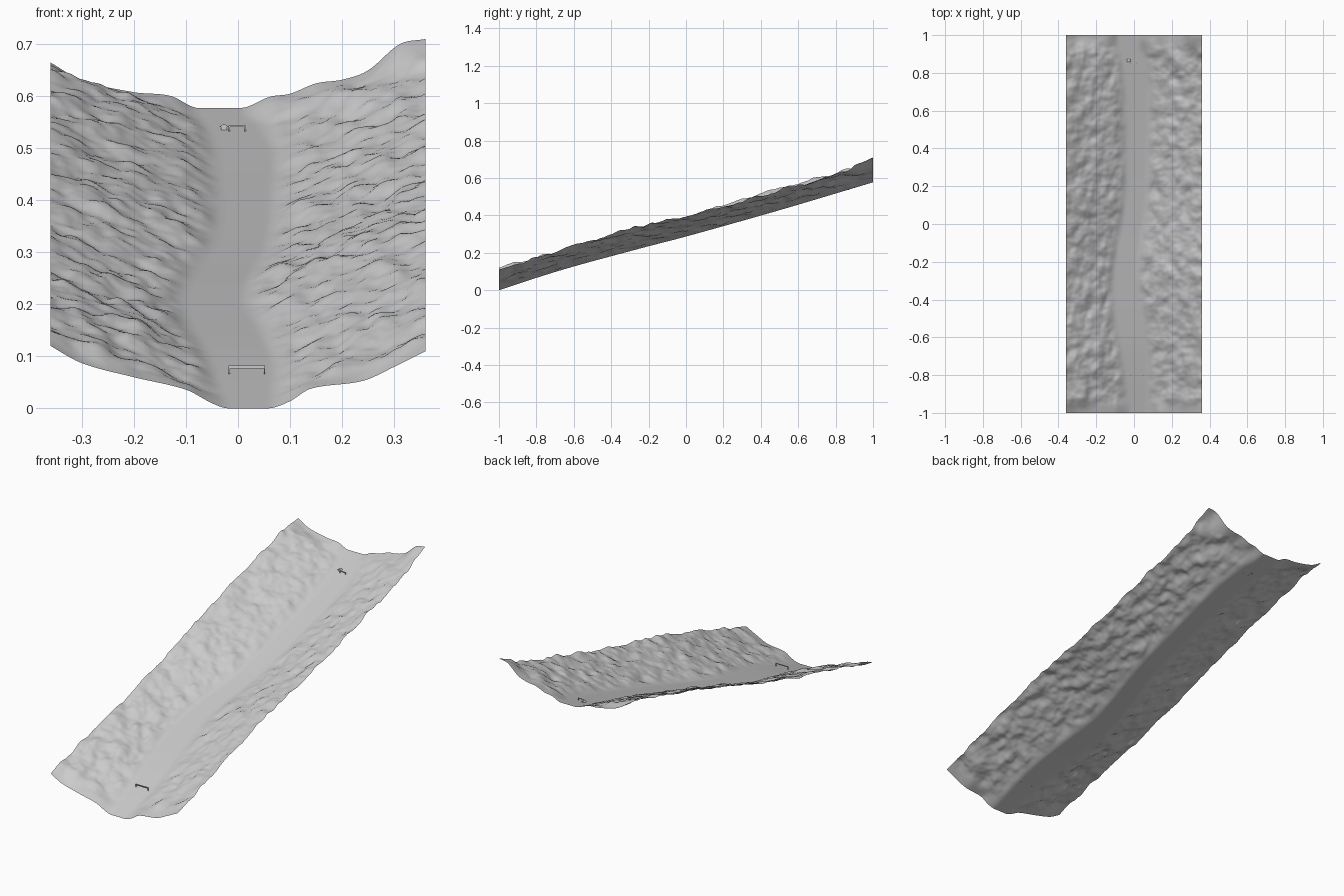
import bpy, bmesh
from mathutils import Vector, noise

cube = bpy.data.objects.get("Cube")
if cube:
    bpy.data.objects.remove(cube)

grey = bpy.data.materials.new("snow grey")
grey.use_nodes = True
COLOUR = (0.6, 0.6, 0.6, 1)
grey.diffuse_color = COLOUR
grey.node_tree.nodes["Principled BSDF"].inputs["Base Color"].default_value = COLOUR


def smooth(t):
    t = min(max(t, 0), 1)
    return t * t * (3 - 2 * t)


def curve(points, x):
    """Smooth interpolation through (x, value) points."""
    x = min(max(x, points[0][0]), points[-1][0])
    for i in range(len(points) - 1):
        (x0, v0), (x1, v1) = points[i], points[i + 1]
        if x <= x1:
            before = points[max(i - 1, 0)]
            after = points[min(i + 2, len(points) - 1)]
            w, t = x1 - x0, (x - x0) / (x1 - x0)
            m0 = (v1 - before[1]) / (x1 - before[0]) * w
            m1 = (after[1] - v0) / (after[0] - x0) * w
            return ((1 + 2 * t) * (1 - t) ** 2 * v0 + t * (1 - t) ** 2 * m0
                    + t * t * (3 - 2 * t) * v1 + t * t * (t - 1) * m1)


# Piste height and its two winding edges, along y
FLOOR = [(-1, 0), (-.8, .066), (-.6, .127), (-.2, .235), (0, .287), (.5, .428), (1, .577)]
LEFT = [(-1, -.02), (-.7, -.05), (-.5, -.085), (-.3, -.1), (-.12, -.08), (.1, -.04),
        (.4, -.03), (.75, -.04), (1, -.08)]
RIGHT = [(-1, .06), (-.7, .06), (-.5, .035), (-.3, .005), (-.12, .02), (.1, .05),
         (.4, .06), (.75, .06), (1, .01)]
# Height above the piste along the two end edges
FRONT_END = [(-.36, .12), (-.3, .087), (-.2, .06), (-.1, .036), (-.05, .01), (-.02, 0),
             (.06, 0), (.1, .014), (.14, .038), (.24, .053), (.3, .08), (.36, .11)]
BACK_END = [(-.36, .087), (-.3, .053), (-.2, .03), (-.13, .023), (-.08, 0), (.01, 0),
            (.06, .021), (.1, .027), (.15, .047), (.2, .054), (.25, .072), (.31, .122), (.36, .132)]


def ground(x, y):
    d = max(curve(LEFT, y) - x, x - curve(RIGHT, y), 0)
    bank = 0.35 * d * smooth(0.3 + d / .06)
    rough = (0.013 * noise.noise(Vector((x * 13, y * 10, 3)))
             + 0.009 * noise.noise(Vector((x * 24, y * 20, 7)))
             + 0.003 * noise.noise(Vector((x * 50, y * 45, 1))))
    h = bank + rough * smooth(d / .07)
    h += (curve(FRONT_END, x) - h) * smooth(1 - (y + 1) / .1)
    h += (curve(BACK_END, x) - h) * smooth(1 - (1 - y) / .1)
    return curve(FLOOR, y) + max(h, 0)


def finish(bm, name):
    mesh = bpy.data.meshes.new(name)
    bm.to_mesh(mesh)
    bm.free()
    mesh.materials.append(grey)
    obj = bpy.data.objects.new(name, mesh)
    bpy.context.collection.objects.link(obj)
    return obj


def box(bm, low, high):
    verts = bmesh.ops.create_cube(bm, size=1)["verts"]
    for v in verts:
        v.co = Vector([(a + b) / 2 + c * (b - a) for a, b, c in zip(low, high, v.co)])


# Valley sheet
bm = bmesh.new()
bmesh.ops.create_grid(bm, x_segments=90, y_segments=250, size=1)
for v in bm.verts:
    v.co.x *= 0.36
    v.co.z = ground(v.co.x, v.co.y)
for f in bm.faces:
    f.smooth = True
finish(bm, "valley_slope")


# Gates: two posts with a banner across
def gate(name, x0, x1, y, height, banner):
    z, t = curve(FLOOR, y), 0.0012
    bm = bmesh.new()
    for x in (x0, x1):
        box(bm, (x - t, y - t, z - .002), (x + t, y + t, z + height))
    box(bm, (x0, y - t / 2, z + height - banner), (x1, y + t / 2, z + height))
    finish(bm, name)


gate("finish_gate", -.017, .051, -.8, .016, .005)
gate("start_gate", -.017, .014, .85, .011, .003)

# Start hut with a pitched roof
bm = bmesh.new()
z = curve(FLOOR, .865)
box(bm, (-.033, .859, z - .002), (-.021, .871, z + .004))
box(bm, (-.036, .857, z + .004), (-.018, .873, z + .008))
bm.verts.ensure_lookup_table()
for v in bm.verts:
    if v.co.z > z + .007:
        v.co.x = -.027 + (v.co.x + .027) * .3
finish(bm, "start_hut")
